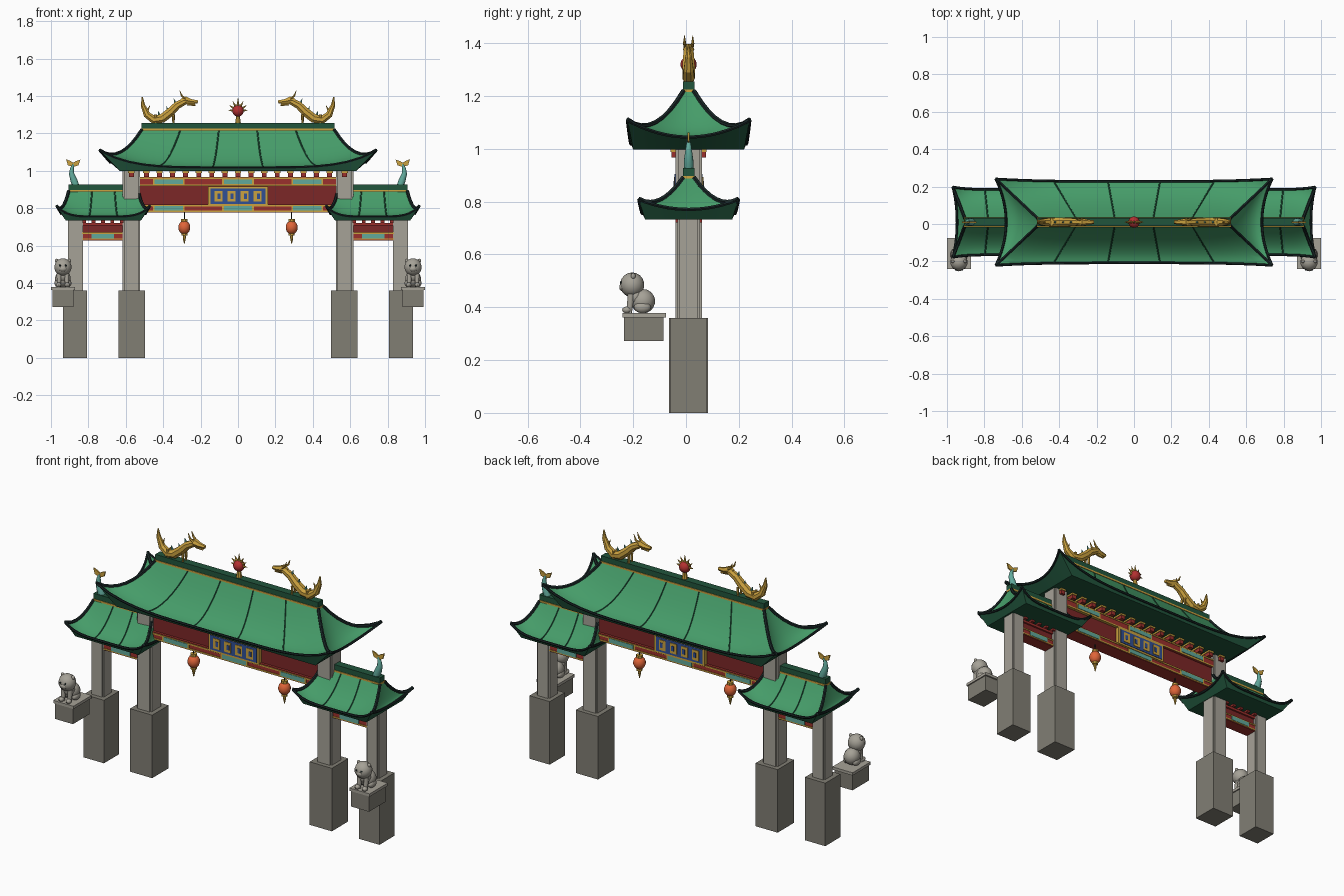
import bpy, bmesh, math
from mathutils import Vector, Matrix

if "Cube" in bpy.data.objects:
    bpy.data.objects.remove(bpy.data.objects["Cube"])

CY = 0.01  # gate centre line in y
COL = dict(green=(.06, .33, .14), dark=(.015, .09, .045), trim=(.01, .02, .02), gold=(.6, .36, .05),
           red=(.33, .03, .025), panel=(.2, .02, .02), teal=(.12, .4, .33), blue=(.03, .08, .3),
           stone=(.38, .36, .31), base=(.22, .21, .175), lantern=(.75, .13, .04), pearl=(.45, .03, .03))
MATS = {}
for k, c in COL.items():
    MATS[k] = bpy.data.materials.new(k)
    MATS[k].diffuse_color = (*c, 1)


def finish(name, bm, *mats, smooth=None):
    bmesh.ops.recalc_face_normals(bm, faces=bm.faces)
    me = bpy.data.meshes.new(name)
    bm.to_mesh(me)
    bm.free()
    ob = bpy.data.objects.new(name, me)
    bpy.context.collection.objects.link(ob)
    for m in mats:
        me.materials.append(MATS[m])
    if smooth:
        bpy.ops.object.select_all(action='DESELECT')
        ob.select_set(True)
        bpy.context.view_layer.objects.active = ob
        bpy.ops.object.shade_smooth_by_angle(angle=math.radians(smooth))
    return ob


def boxes(name, mat, items):
    """items: (cx, cy, z0, z1, half_x, half_y)"""
    bm = bmesh.new()
    for cx, cy, z0, z1, hx, hy in items:
        bmesh.ops.create_cube(bm, size=1, matrix=Matrix.Translation((cx, cy, (z0 + z1) / 2))
                              @ Matrix.Diagonal((2 * hx, 2 * hy, z1 - z0, 1)))
    return finish(name, bm, mat)


def balls(name, mat, items, seg=14):
    """items: (x, y, z, rx, ry, rz)"""
    bm = bmesh.new()
    for x, y, z, a, b, c in items:
        bmesh.ops.create_uvsphere(bm, u_segments=seg, v_segments=seg * 2 // 3, radius=1,
                                  matrix=Matrix.Translation((x, y, z)) @ Matrix.Diagonal((a, b, c, 1)))
    return finish(name, bm, mat, smooth=40)


def tubes(name, mat, paths, sides=6, smooth=None):
    """paths: (points, radii or single radius)"""
    bm = bmesh.new()
    for pts, rad in paths:
        pts = [Vector(p) for p in pts]
        d = [abs(v) for v in pts[-1] - pts[0]]
        ref = Vector([1 if i == d.index(min(d)) else 0 for i in range(3)])
        rings = []
        for i, p in enumerate(pts):
            t = (pts[min(i + 1, len(pts) - 1)] - pts[max(i - 1, 0)]).normalized()
            n = t.cross(ref).normalized()
            b = t.cross(n)
            r = rad[i] if isinstance(rad, (list, tuple)) else rad
            rings.append([bm.verts.new(p + r * (math.cos(a) * n + math.sin(a) * b))
                          for a in (2 * math.pi * (j + .5) / sides for j in range(sides))])
        for r0, r1 in zip(rings, rings[1:]):
            for j in range(sides):
                k = (j + 1) % sides
                bm.faces.new((r0[j], r0[k], r1[k], r1[j]))
        bm.faces.new(rings[0])
        bm.faces.new(rings[-1])
    return finish(name, bm, mat, smooth=smooth)


def roof(name, cx, hx, flare, hy, rx, ze, zr, lift, bottom, ribs):
    """Hipped roof with concave slopes and upturned corners."""
    def surf(side, s, t):
        e = abs(s)
        if side % 2 == 0:  # long slopes
            q = -1 if side == 0 else 1
            top, eave, up = (s * rx, q * .02), (s * (hx + flare * e), q * (hy + .013 * e ** 4)), e ** 5
            top, eave = (-q * top[0], top[1]), (-q * eave[0], eave[1])
        else:  # end slopes
            q = 1 if side == 1 else -1
            top, eave = (q * rx, q * s * .02), (q * (hx + flare * e ** 2), q * s * (hy + .013))
            up = .3 + .7 * e ** 2
        z = zr - (zr - ze) * (1 - (1 - t) ** 1.8) + lift * up * t * t
        return Vector((cx + top[0] + (eave[0] - top[0]) * t, CY + top[1] + (eave[1] - top[1]) * t, z))

    N, M = 20, 8
    bm = bmesh.new()
    cols = [[bm.verts.new(surf(sd, -1 + 2 * i / N, j / M)) for j in range(M + 1)]
            for sd in range(4) for i in range(N)]
    bx, by, bz = bottom
    low = []
    for sd in range(4):  # flat soffit ring below the eave
        for i in range(N):
            s = -1 + 2 * i / N
            p = [(s * bx, -by), (bx, s * by), (-s * bx, by), (-bx, -s * by)][sd]
            low.append(bm.verts.new((cx + p[0], CY + p[1], bz)))
    n = len(cols)
    for i in range(n):
        k = (i + 1) % n
        for j in range(M):
            bm.faces.new((cols[i][j], cols[k][j], cols[k][j + 1], cols[i][j + 1]))
        bm.faces.new((cols[i][M], cols[k][M], low[k], low[i])).material_index = 1
    bm.faces.new(low).material_index = 1
    bm.faces.new([c[0] for c in cols])
    finish(name, bm, 'green', 'dark', smooth=35)
    # dark eave rims, hip rolls and tile ribs
    up = Vector((0, 0, .003))
    trim = [([surf(sd, -1 + 2 * i / N, 1) for i in range(N + 1)], .007) for sd in range(4)]
    trim += [([surf(sd, -1, j / M) + up for j in range(M + 1)], .009) for sd in range(4)]
    tubes(name + "_edge_trim", 'trim', trim)
    tubes(name + "_ribs", 'dark', [([surf(sd, s, j / M) for j in range(M + 1)], .004)
                                   for sd in (0, 2) for s in ribs])
    # ridge beam with gold fillet
    boxes(name + "_ridge", 'dark', [(cx, CY, zr - .015, zr + .038, rx, .022)])
    boxes(name + "_ridge_fillet", 'gold', [(cx, CY, zr - .002, zr + .008, rx + .003, .025)])


def column(name, x, h, z0, z1):
    """Square stone column with stepped corners."""
    a, b = h, h * .82
    pts = [(a, -b), (a, b), (b, b), (b, a), (-b, a), (-b, b), (-a, b), (-a, -b), (-b, -b), (-b, -a), (b, -a), (b, -b)]
    bm = bmesh.new()
    f = bm.faces.new([bm.verts.new((x + p, CY + q * 1.06, z0)) for p, q in pts])
    g = bmesh.ops.extrude_face_region(bm, geom=[f])
    bmesh.ops.translate(bm, verts=[v for v in g['geom'] if isinstance(v, bmesh.types.BMVert)], vec=(0, 0, z1 - z0))
    bm.faces.ensure_lookup_table()
    finish(name, bm, 'stone')


# Roofs
roof("main_roof", 0, .684, .055, .218, .515, 1.018, 1.217, .09, (.63, .21, .998), (-.6, -.2, .2, .6))
for sx in (-1, 1):
    roof("side_roof", sx * .72, .226, .022, .175, .185, .755, .89, .053, (.2, .165, .733), (-.33, .33))

# Columns and pedestals
for sx in (-1, 1):
    column("inner_column", sx * .57, .047, .36, 1.0)
    column("outer_column", sx * .87, .04, .36, .74)
boxes("column_pedestals", 'base', [(s * x, CY, 0, .36, h, h + .004) for s in (-1, 1)
                                   for x, h in ((.568, .07), (.871, .064))])

# Main beams, panel, gold fillets, painted panels
boxes("main_beams", 'red', [(0, CY, .777, .82, .525, .042), (0, CY, .918, .967, .525, .042)])
boxes("main_panel", 'panel', [(0, CY, .82, .918, .525, .028)])
boxes("main_beam_fillets", 'gold', [(0, CY, z, z + .008, .524, .045) for z in (.78, .808, .918, .957)])
boxes("painted_panel_frames", 'gold', [(x, CY, z, z + .034, .085, .0445) for x in (-.37, 0, .37) for z in (.782, .925)])
boxes("painted_panels", 'teal', [(x, CY, z, z + .024, .076, .0475) for x in (-.37, 0, .37) for z in (.787, .93)])

# Plaque on both faces
boxes("plaque_frame", 'gold', [(0, CY, .812, .916, .16, .05)])
boxes("plaque_board", 'blue', [(0, CY, .823, .905, .147, .053)])
marks = (-.105, -.035, .035, .105)
boxes("plaque_tiles", 'gold', [(x, CY, .835, .893, .021, .056) for x in marks])
boxes("plaque_tile_inlays", 'blue', [(x + .004, CY, .85, .878, .008, .058) for x in marks])

# Bracket rows under the eaves
bx = [-.49 + i * .07 for i in range(15)] + [-.57, .57]
boxes("main_brackets", 'red', [(x, CY, .967, 1.0, .013, .065) for x in bx])
boxes("main_bracket_caps", 'gold', [(x, CY, .988, .998, .017, .068) for x in bx])

# Side bay beams
for s in (-1, 1):
    c = s * .722
    boxes("side_beams", 'red', [(c, CY, .628, .672, .112, .034), (c, CY, .708, .722, .112, .034)])
    boxes("side_panel", 'panel', [(c, CY, .672, .71, .112, .024)])
    boxes("side_beam_fillets", 'gold', [(c, CY, z, z + .007, .111, .037) for z in (.632, .662)])
    boxes("side_painted_panel", 'teal', [(c, CY, .638, .663, .06, .039)])
    boxes("side_brackets", 'red', [(c + d * .05, CY, .722, .736, .01, .05) for d in (-2, -1, 0, 1, 2)])

# Lanterns
for s in (-1, 1):
    x = s * .287
    balls("lantern", 'lantern', [(x, CY, .697, .033, .033, .037)])
    tubes("lantern_fittings", 'gold', [([(x, CY, .727), (x, CY, .742)], .018), ([(x, CY, .653), (x, CY, .666)], .017),
                                       ([(x, CY, .655), (x, CY, .64), (x, CY, .61)], [.008, .009, .002])], 8)
    tubes("lantern_cord", 'trim', [([(x, CY, .74), (x, CY, .78)], .003)])

# Flaming pearl on the ridge
balls("ridge_pearl", 'pearl', [(0, CY, 1.32, .031, .031, .031)])
tubes("pearl_stand", 'gold', [([(0, CY, 1.25), (0, CY, 1.295)], [.017, .01])], 8)
tubes("pearl_flames", 'gold', [([(math.sin(a) * .024, CY, 1.32 + math.cos(a) * .024),
                                 (math.sin(a) * r, CY, 1.32 + math.cos(a) * r)], [.009, .001])
                               for a, r in ((-1.5, .052), (-1, .055), (-.5, .058), (0, .068), (.5, .058), (1, .055), (1.5, .052))])

# Ridge dragons facing the pearl
for s in (-1, 1):
    P = lambda x, z, y=0: (s * x, CY + y, z)
    body = [P(.512, 1.395), P(.508, 1.35), P(.487, 1.3), P(.45, 1.272), P(.405, 1.28), P(.36, 1.315), P(.325, 1.35), P(.28, 1.374)]
    tubes("dragon_body", 'gold', [(body, [.003, .013, .02, .024, .026, .025, .022, .019])], 8)
    tubes("dragon_head", 'gold', [([P(.305, 1.372), P(.28, 1.378), P(.25, 1.37), P(.215, 1.368)], [.014, .022, .015, .01]),
                                  ([P(.27, 1.36), P(.228, 1.35)], [.012, .005])])
    tubes("dragon_horns", 'gold', [([P(.28, 1.385, y), P(.3, 1.4, y * 1.3), P(.312, 1.43, y * 1.3)], [.007, .006, .001]) for y in (-.012, .012)])
    tubes("dragon_legs", 'gold', [([P(x, 1.3, y), P(x, 1.252, y)], [.008, .006]) for x in (.345, .44) for y in (-.014, .014)])
    tubes("dragon_tail_fin", 'gold', [([P(.49, 1.31), P(.47, 1.35)], [.01, .001])])
    tubes("dragon_spines", 'teal', [([P(x, z), P(x + .008, z + .026)], [.008, .001]) for x, z in ((.42, 1.295), (.375, 1.32), (.335, 1.36))])

# Fish finials on the side ridges
for s in (-1, 1):
    P = lambda x, z, y=0: (s * x, CY + y, z)
    tubes("fish_body", 'teal', [([P(.868, .922), P(.878, .95), P(.89, .985), P(.888, 1.01), P(.88, 1.035)], [.02, .02, .015, .011, .006])], 8, 50)
    bm = bmesh.new()
    tail = [P(.88, 1.02), P(.853, 1.03), P(.843, 1.06), P(.866, 1.052), P(.88, 1.043), P(.895, 1.052), P(.919, 1.062), P(.91, 1.03)]
    f = bm.faces.new([bm.verts.new(Vector(p) - Vector((0, .004, 0))) for p in tail])
    g = bmesh.ops.extrude_face_region(bm, geom=[f])
    bmesh.ops.translate(bm, verts=[v for v in g['geom'] if isinstance(v, bmesh.types.BMVert)], vec=(0, .008, 0))
    finish("fish_tail", bm, 'gold')

# Guardian lions on plinths
for s in (-1, 1):
    x = s * .936
    boxes("lion_plinth", 'base', [(x, -.16, .272, .362, .057, .075)])
    boxes("lion_plinth_slab", 'stone', [(x, -.158, .362, .378, .064, .082)])
    balls("lion_body", 'stone', [(x, -.163, .423, .043, .046, .046), (x, -.19, .44, .034, .03, .035),
                                 (x - .028, -.165, .4, .018, .032, .022), (x + .028, -.165, .4, .018, .032, .022)])
    balls("lion_head", 'stone', [(x, -.204, .485, .047, .046, .047), (x, -.24, .476, .021, .013, .015),
                                 (x - .033, -.2, .518, .01, .009, .012), (x + .033, -.2, .518, .01, .009, .012)])
    tubes("lion_legs", 'stone', [([(x + d, -.208, .45), (x + d, -.215, .38)], [.014, .011]) for d in (-.021, .021)], 8, 50)
    balls("lion_paws", 'stone', [(x + d, -.224, .39, .015, .018, .013) for d in (-.023, .023)], 10)
    balls("lion_eyes", 'trim', [(x + d, -.246, .494, .006, .004, .005) for d in (-.016, .016)], 8)

for m in bpy.data.materials:
    if m.users and not m.is_grease_pencil:
        m.use_nodes = True
        m.node_tree.nodes["Principled BSDF"].inputs["Base Color"].default_value = m.diffuse_color
